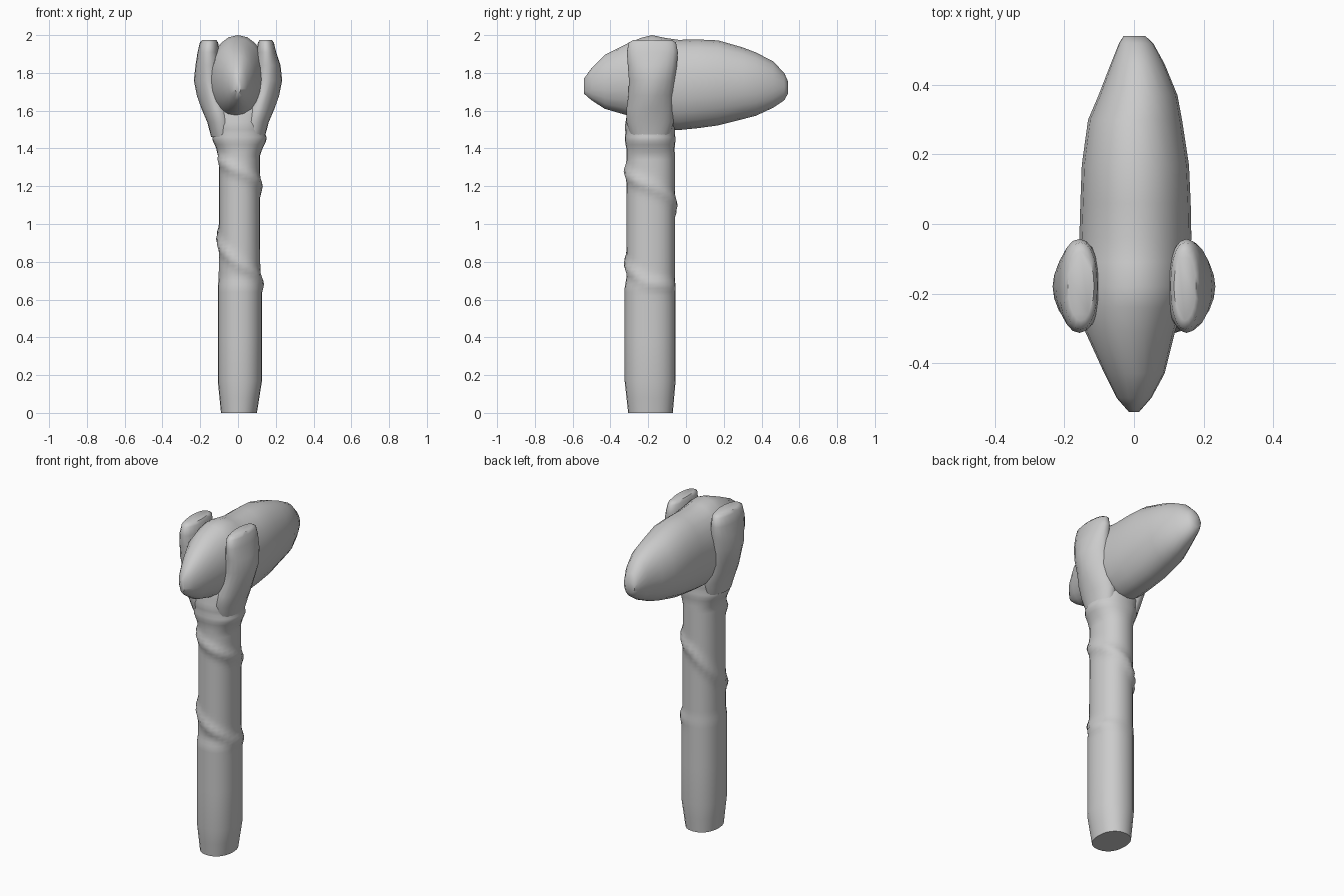
import bpy, math
from math import cos, sin, pi

if "Cube" in bpy.data.objects:
    bpy.data.objects.remove(bpy.data.objects["Cube"])


def interp(table, t):
    """Linear interpolation in a table of (key, values...) rows."""
    if t <= table[0][0]:
        return table[0][1:]
    for a, b in zip(table, table[1:]):
        if t <= b[0]:
            f = (t - a[0]) / (b[0] - a[0])
            return [p + (q - p) * f for p, q in zip(a[1:], b[1:])]
    return table[-1][1:]


def superpoint(a, rx, ry, n=2.0):
    c, s = cos(a), sin(a)
    return (rx * math.copysign(abs(c) ** (2 / n), c),
            ry * math.copysign(abs(s) ** (2 / n), s))


def loft(name, rings, angle=50):
    n = len(rings[0])
    verts = [p for r in rings for p in r]
    faces = [(i * n + j, i * n + (j + 1) % n, (i + 1) * n + (j + 1) % n, (i + 1) * n + j)
             for i in range(len(rings) - 1) for j in range(n)]
    faces += [tuple(range(n))[::-1], tuple(range(len(verts) - n, len(verts)))]
    me = bpy.data.meshes.new(name)
    me.from_pydata(verts, [], faces)
    ob = bpy.data.objects.new(name, me)
    bpy.context.collection.objects.link(ob)
    bpy.ops.object.select_all(action='DESELECT')
    ob.select_set(True)
    bpy.context.view_layer.objects.active = ob
    bpy.ops.object.mode_set(mode='EDIT')
    bpy.ops.mesh.select_all(action='SELECT')
    bpy.ops.mesh.normals_make_consistent(inside=False)
    bpy.ops.object.mode_set(mode='OBJECT')
    bpy.ops.object.shade_smooth_by_angle(angle=math.radians(angle))
    return ob


# Wooden handle with a spiral ridge and a flared collar: z, xc, rx, yc, ry
handle = [(0, .005, .095, -.188, .118), (.17, .01, .117, -.19, .135),
          (.66, .01, .117, -.19, .135), (.72, .008, .11, -.187, .128),
          (1.36, .008, .108, -.187, .128), (1.40, .008, .122, -.188, .128),
          (1.45, .008, .146, -.19, .135), (1.48, .006, .138, -.19, .131),
          (1.52, .004, .147, -.19, .133), (1.60, .003, .17, -.19, .12),
          (1.70, 0, .15, -.19, .09)]
helix = [(0, 1.36), (pi / 2, 1.28), (pi, 1.20), (1.5 * pi, 1.10), (2 * pi, .92),
         (2.5 * pi, .79), (3 * pi, .69), (3.5 * pi, .66)]   # turn from left, height
SIDES = 24
levels = [0, .08, .17, .4, .58] + [.62 + .02 * i for i in range(50)] + [1.65, 1.70]
rings = []
for z in levels:
    xc, rx, yc, ry = interp(handle, z)
    ring = []
    for j in range(SIDES):
        a = 2 * pi * j / SIDES
        turn = (a - pi) % (2 * pi)
        bump = 0
        for t in (turn, turn + 2 * pi):
            if t <= 3.5 * pi:
                d = z - interp(helix, t)[0]
                fade = min(1, (3.5 * pi - t) / 1.5, t / .6 + .4)
                bump = max(bump, fade * .015 * math.exp(-(d / .032) ** 2))
        x, y = superpoint(a, rx + bump, ry + bump, 2.2)
        ring.append((xc + x, yc + y, z))
    rings.append(ring)
loft("handle", rings)

# Long stone head: y, xmin, xmax, zmin, zmax
stone = [(-.54, -.015, .015, 1.69, 1.77), (-.50, -.05, .05, 1.655, 1.825),
         (-.43, -.085, .088, 1.61, 1.895), (-.31, -.14, .118, 1.575, 1.955),
         (-.24, -.15, .14, 1.55, 1.985), (-.18, -.155, .155, 1.53, 2.0),
         (-.11, -.16, .16, 1.505, 1.985), (-.04, -.157, .165, 1.497, 1.975),
         (.06, -.154, .163, 1.507, 1.977), (.17, -.15, .158, 1.522, 1.972),
         (.30, -.132, .138, 1.555, 1.935), (.37, -.102, .125, 1.573, 1.908),
         (.46, -.067, .088, 1.615, 1.862), (.52, -.043, .055, 1.655, 1.80),
         (.54, -.03, .033, 1.69, 1.755)]
rings = []
for y, x0, x1, z0, z1 in stone:
    ring = []
    for j in range(20):
        px, pz = superpoint(2 * pi * j / 20, (x1 - x0) / 2, (z1 - z0) / 2, 2.05)
        ring.append(((x0 + x1) / 2 + px, y, (z0 + z1) / 2 + pz))
    rings.append(ring)
loft("stone_head", rings)

# Two prongs gripping the head: z, inner x, outer x, yc, ry, squareness
prong = [(1.46, .02, .142, -.19, .10, 2), (1.54, .02, .163, -.19, .125, 2),
         (1.61, .03, .193, -.19, .125, 1.8), (1.68, .05, .218, -.185, .12, 1.6),
         (1.76, .07, .234, -.18, .122, 1.8), (1.84, .085, .225, -.178, .13, 2),
         (1.91, .10, .202, -.178, .135, 2.2), (1.96, .105, .19, -.178, .125, 2.2),
         (1.975, .115, .178, -.178, .10, 2)]
for side, name in ((1, "right_prong"), (-1, "left_prong")):
    rings = []
    for z, x0, x1, yc, ry, n in prong:
        if side < 0 and z > 1.88:
            x1 += .012
        ring = []
        for j in range(20):
            px, py = superpoint(2 * pi * j / 20, (x1 - x0) / 2, ry, n)
            ring.append((side * ((x0 + x1) / 2 + px), yc + py, z))
        rings.append(ring)
    loft(name, rings)
